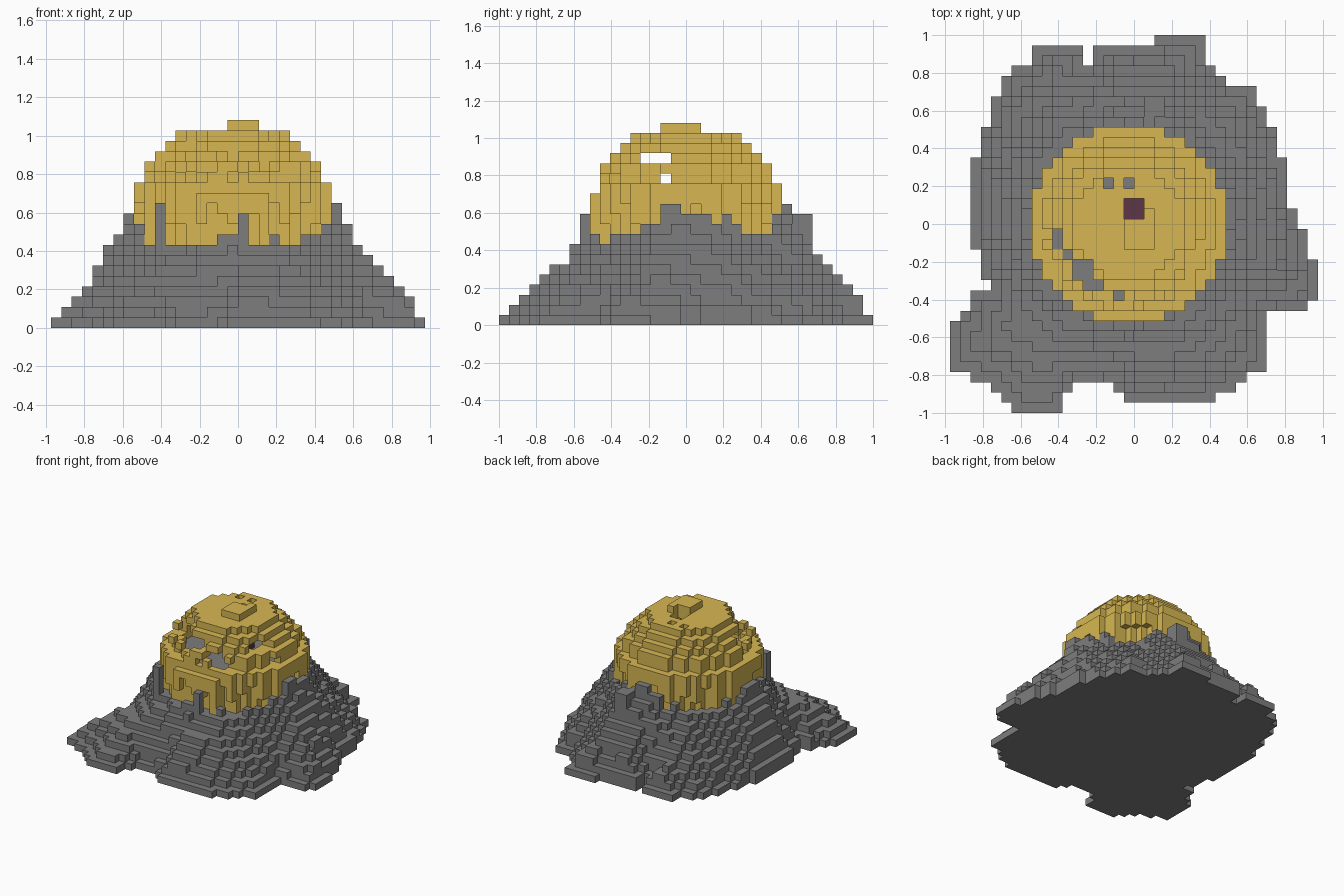
import bpy, bmesh, math, random

cube = bpy.data.objects.get("Cube")
if cube:
    bpy.data.objects.remove(cube, do_unlink=True)

random.seed(4)
NX, NY = 36, 37
V = 2 / NY                # edge of one block
CI, CJ = 17, 18           # dome centre column
FLOOR = 13                # blocks of rock under the hollow dome


def make_material(name, rgb):
    mat = bpy.data.materials.new(name)
    mat.use_nodes = True
    color = (*rgb, 1)
    mat.diffuse_color = color
    mat.node_tree.nodes["Principled BSDF"].inputs["Base Color"].default_value = color
    return mat


def block(i_range, j_range, k_range):
    return {(i, j, k) for i in range(*i_range) for j in range(*j_range) for k in range(*k_range)}


def polar(i, j):
    return math.hypot(i - CI, j - CJ), math.atan2(j - CJ, i - CI)


# Ground plan: (number of rows, first column, end column), front to back
SPANS = [(1, 6, 11), (1, 5, 26), (1, 4, 28), (1, 2, 29), (5, 0, 31), (1, 1, 31),
         (1, 2, 35), (1, 2, 36), (1, 4, 36), (2, 3, 36), (1, 3, 35), (2, 2, 35),
         (2, 2, 34), (5, 2, 33), (3, 3, 32), (2, 4, 31), (1, 4, 30), (1, 5, 30),
         (1, 5, 27), (1, 6, 26), (2, 8, 25), (1, 20, 25)]
plan = set()
row = 0
for count, start, end in SPANS:
    plan |= {(i, j) for j in range(row, row + count) for i in range(start, end)}
    row += count
plan -= {(i, 1) for i in range(11, 17)} | {(i, 2) for i in range(12, 16)}
plan -= {(13, 34), (13, 35)}
outside = [(i, j) for i in range(-1, NX + 1) for j in range(-1, NY + 1) if (i, j) not in plan]


# Rock: stepped slope from the ragged edge up to the foot of the dome
def chunk_noise():
    """Coarse random values, shared by small groups of columns."""
    table = {}
    return lambda i, j: table.setdefault((i // 3, j // 3), random.uniform(-1, 1))


noise = chunk_noise()
rock = set()
for i, j in sorted(plan):
    r, a = polar(i, j)
    if r <= 9.5:
        height = FLOOR if r <= 7.5 else 8
    else:
        edge = min(math.hypot(i - u, j - v) for u, v in outside) - 0.3
        t = edge / (edge + r - 9.5)
        crest = 10.7 + 1.4 * math.cos(4 * a) - 3 * max(0, -math.sin(a)) ** 4
        height = crest * t ** 0.8 + 0.6 * t * noise(i, j)
    rock |= block((i, i + 1), (j, j + 1), (0, max(1, round(height))))

# Standing rocks around the dome
for i, j, w, d, top in [(27, 16, 1, 2, 12), (10, 10, 1, 1, 12), (18, 8, 1, 1, 11),
                        (17, 28, 2, 1, 12), (19, 29, 2, 2, 11)]:
    rock |= block((i, i + w), (j, j + d), (0, top))

# Hollow dome in rings that narrow towards a flat roof
RINGS = {k: 9.5 for k in range(8, 14)}
RINGS.update({14: 8.5, 15: 8.5, 16: 7.5, 17: 6.5, 18: 5.5})
dome = set()
for i in range(NX):
    for j in range(NY):
        r, a = polar(i, j)
        dent = random.choice((8, 8, 10, 11, 12))     # ragged lower rim
        for k, radius in RINGS.items():
            inner = RINGS.get(k + 1, 0) - 1.3 if k < 18 else -1
            if k < 13:
                inner = 7.5
            if not inner < r <= radius or (k < dent and r > 8.8):
                continue
            # broken quarter of the wall, with some rubble left in it
            breach = 185 < math.degrees(a) % 360 < (300 if k < 16 else 275)
            if breach and r > 5 and 14 <= k <= 16 and random.random() > 0.25:
                continue
            if k == 13 and (j == 9 or breach and r < 8):
                continue
            dome.add((i, j, k))

# Roof cap, roof holes and gaps through the walls
dome |= block((17, 20), (16, 20), (19, 20))
dome -= block((17, 19), (19, 21), (17, 20))
for i in (15, 17):
    dome -= block((i, i + 1), (22, 23), (16, 19))
dome -= block((0, NX), (14, 17), (16, 17))
dome -= block((0, NX), (16, 17), (14, 15))
dome -= block((11, 14), (13, 15), (17, 18))
dome -= rock

# Small core on the floor under the roof hole
core = block((17, 19), (19, 21), (FLOOR, FLOOR + 1))

solid = rock | dome | core
DIRECTIONS = [(axis, side) for axis in range(3) for side in (0, 1)]


def build(name, cells, mat):
    """Make one mesh from the exposed faces of a set of blocks."""
    bm = bmesh.new()
    corners = {}

    def vert(p):
        if p not in corners:
            corners[p] = bm.verts.new(((p[0] - NX / 2) * V, (p[1] - NY / 2) * V, p[2] * V))
        return corners[p]

    for cell in sorted(cells):
        for axis, side in DIRECTIONS:
            neighbour = list(cell)
            neighbour[axis] += 2 * side - 1
            if tuple(neighbour) in solid:
                continue
            loop = []
            for u, v in ((0, 0), (1, 0), (1, 1), (0, 1)):
                p = list(cell)
                p[axis] += side
                p[(axis + 1) % 3] += u
                p[(axis + 2) % 3] += v
                loop.append(vert(tuple(p)))
            bm.faces.new(loop if side else loop[::-1])
    mesh = bpy.data.meshes.new(name)
    bm.to_mesh(mesh)
    bm.free()
    mesh.materials.append(mat)
    bpy.context.collection.objects.link(bpy.data.objects.new(name, mesh))


build("rock_mound", rock, make_material("stone gray", (0.205, 0.205, 0.205)))
build("hollow_dome", dome, make_material("sand yellow", (0.68, 0.475, 0.085)))
build("inner_core", core, make_material("dark plum", (0.11, 0.037, 0.058)))
